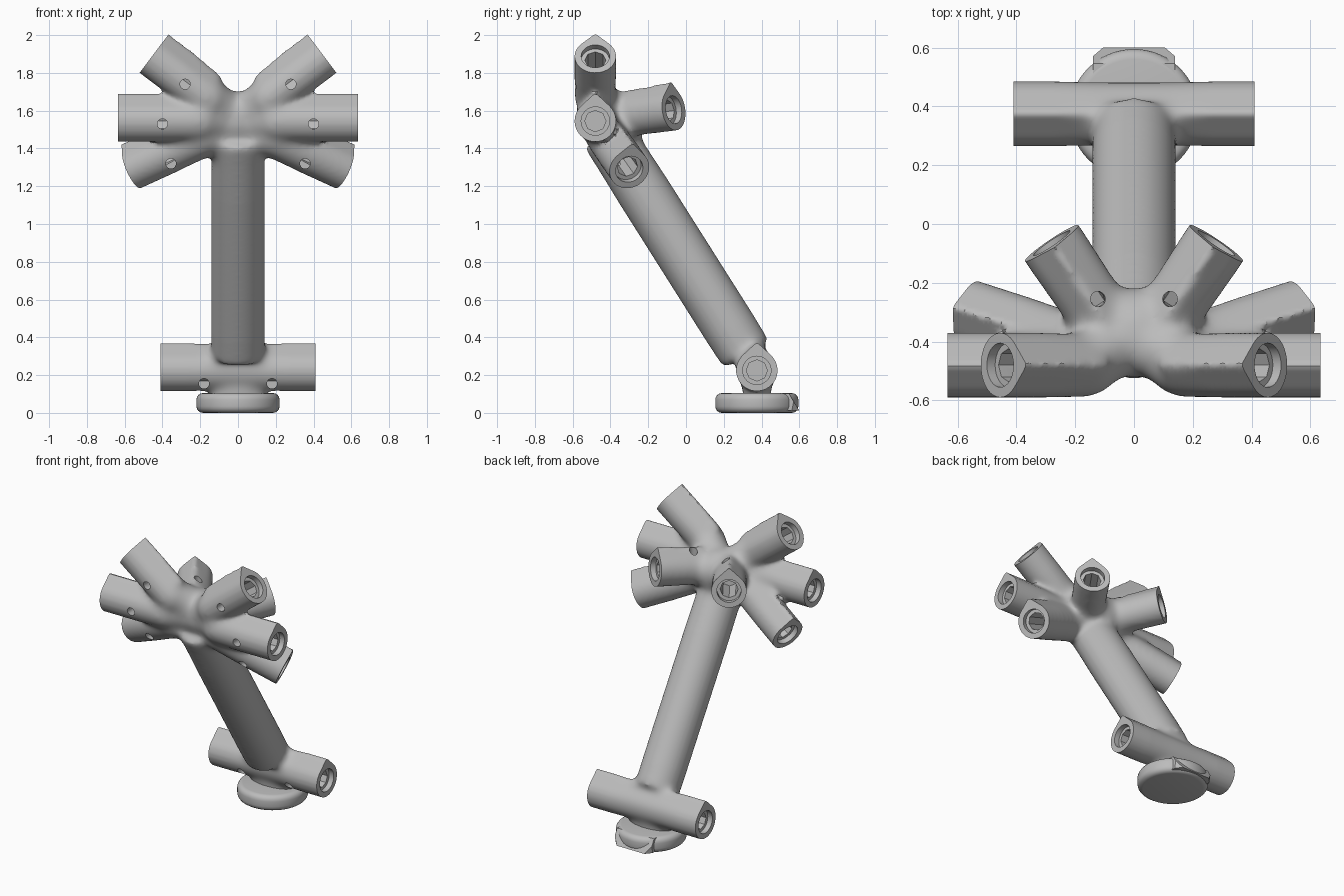
import bpy, bmesh, math
from mathutils import Vector, Matrix

cube = bpy.data.objects.get("Cube")
if cube:
    bpy.data.objects.remove(cube, do_unlink=True)

grey = bpy.data.materials.new("printed_grey")
grey.use_nodes = True
grey.diffuse_color = (0.5, 0.5, 0.5, 1)
grey.node_tree.nodes["Principled BSDF"].inputs["Base Color"].default_value = (0.5, 0.5, 0.5, 1)

R, APEX = 0.11, 0.15
HUB = Vector((0, -0.37, 1.55))
BASE = Vector((0, 0.375, 0.225))


def frame(origin, direction):
    """Matrix with local z along direction and local y as close to up as possible."""
    d = direction.normalized()
    up = Vector((0, 0, 1)) if abs(d.z) < 0.99 else Vector((0, 1, 0))
    y = (up - d * up.dot(d)).normalized()
    m = Matrix((y.cross(d), y, d)).transposed().to_4x4()
    m.translation = origin
    return m


def ring(r, sides):
    return [(r * math.cos(math.tau * i / sides), r * math.sin(math.tau * i / sides))
            for i in range(sides)]


def teardrop():
    a = math.asin(R / APEX)
    span = math.pi + 2 * a
    return [(0, APEX)] + [(R * math.cos(math.pi - a + span * i / 40),
                           R * math.sin(math.pi - a + span * i / 40)) for i in range(41)]


def prism(bm, outline, p, q):
    """Closed prism from p to q."""
    m = frame(p, q - p)
    n = (q - p).length
    lo = [bm.verts.new(m @ Vector((x, y, 0))) for x, y in outline]
    hi = [bm.verts.new(m @ Vector((x, y, n))) for x, y in outline]
    bm.faces.new(lo[::-1])
    bm.faces.new(hi)
    for i in range(len(lo)):
        j = (i + 1) % len(lo)
        bm.faces.new((lo[i], lo[j], hi[j], hi[i]))


def ball(bm, centre, r):
    bmesh.ops.create_icosphere(bm, subdivisions=3, radius=r, matrix=Matrix.Translation(centre))


def make(name, bm):
    me = bpy.data.meshes.new(name)
    bm.to_mesh(me)
    bm.free()
    ob = bpy.data.objects.new(name, me)
    bpy.context.collection.objects.link(ob)
    me.materials.append(grey)
    return ob


def activate(ob):
    bpy.ops.object.select_all(action='DESELECT')
    ob.select_set(True)
    bpy.context.view_layer.objects.active = ob


def apply(ob, kind, **settings):
    mod = ob.modifiers.new(kind.lower(), kind)
    for key, value in settings.items():
        setattr(mod, key, value)
    activate(ob)
    bpy.ops.object.modifier_apply(modifier=mod.name)


# Socket arms: (axis origin, distance of the arm's start, open end), mirrored in x
arm_origin = Vector((0, -0.48, 1.545))
arms = [(arm_origin, 0.2, Vector((0.635, -0.48, 1.545))),
        (arm_origin, 0.2, Vector((0.455, -0.48, 1.888))),
        (arm_origin, 0.2, Vector((0.56, -0.30, 1.29))),
        (arm_origin, 0.2, Vector((0.28, -0.065, 1.605))),
        (BASE, 0, Vector((0.41, 0.375, 0.225)))]

solid = bmesh.new()
trims, mouths, bores, pins = (bmesh.new() for _ in range(4))
for origin, gap, end in arms:
    for side in (1, -1):
        e = Vector((side * end.x, end.y, end.z))
        d = (e - origin).normalized()
        start = origin + d * gap
        prism(solid, teardrop(), start, e + d * 0.05)
        if gap:
            prism(solid, ring(R, 32), HUB, start + d * 0.02)
            ball(solid, start, R)
        # end trim, round mouth and faceted bore
        prism(trims, ring(0.18, 24), e, e + d * 0.1)
        prism(mouths, ring(0.075, 32), e - d * 0.035, e + d * 0.01)
        prism(bores, ring(0.056, 8), e - d * 0.27, e - d * 0.02)

# Hub core, leg and neck
ball(solid, HUB, 0.155)
prism(solid, ring(0.142, 48), Vector((0, -0.42, 1.48)), Vector((0, 0.32, 0.31)))
prism(solid, [(x * 2, y) for x, y in ring(0.075, 32)],
      Vector((0, 0.375, 0.05)), Vector((0, 0.375, 0.2)))

# Pin holes: front ones drilled along y, rear arms drilled from above
for x, z, y in ((0.28, 1.74, -0.48), (0.40, 1.53, -0.48), (0.355, 1.32, -0.35), (0.18, 0.155, 0.375)):
    for side in (1, -1):
        prism(pins, ring(0.027, 20), Vector((side * x, y - 0.3, z)), Vector((side * x, y, z)))
for side in (1, -1):
    prism(pins, ring(0.026, 20), Vector((side * 0.11, -0.255, 1.9)),
          Vector((side * 0.13, -0.255, 1.58)))

# Fuse into one body, then soften mainly around the two joints
body = make("branching_frame", solid)
apply(body, 'REMESH', mode='VOXEL', voxel_size=0.014)
joint = body.vertex_groups.new(name="joints")
for v in body.data.vertices:
    near_hub = (0.44 - (v.co - Vector((0, -0.42, 1.53))).length) / 0.18
    near_base = (0.30 - (v.co - BASE).length) / 0.14
    joint.add([v.index], min(1, max(0.05, near_hub, near_base)), 'REPLACE')
apply(body, 'SMOOTH', factor=0.5, iterations=45, vertex_group="joints")

# Cut in passes, so the pieces of each cutter stay clear of one another
for bm in (trims, mouths, bores, pins):
    cutter = make("cutter", bm)
    apply(body, 'BOOLEAN', operation='DIFFERENCE', solver='FLOAT', object=cutter)
    bpy.data.objects.remove(cutter, do_unlink=True)

# Round foot with a soft rim
bm = bmesh.new()
prism(bm, ring(0.22, 64), Vector((0, 0.375, 0)), Vector((0, 0.375, 0.105)))
foot = make("round_foot", bm)
apply(foot, 'BEVEL', width=0.035, segments=4, limit_method='ANGLE', angle_limit=math.radians(60))

# Sloped heel at the back of the foot
bm = bmesh.new()
for x, y, z in ((0.14, 0.45, 0.103), (0.14, 0.545, 0.103), (0.14, 0.57, 0.06),
                (0.105, 0.6, 0.012), (0.14, 0.56, 0.012), (0.14, 0.45, 0.012)):
    for side in (1, -1):
        bm.verts.new((side * x, y, z))
bmesh.ops.convex_hull(bm, input=bm.verts[:])
make("sloped_heel", bm)

for ob in (body, foot):
    activate(ob)
    bpy.ops.object.shade_smooth_by_angle(angle=math.radians(35))
